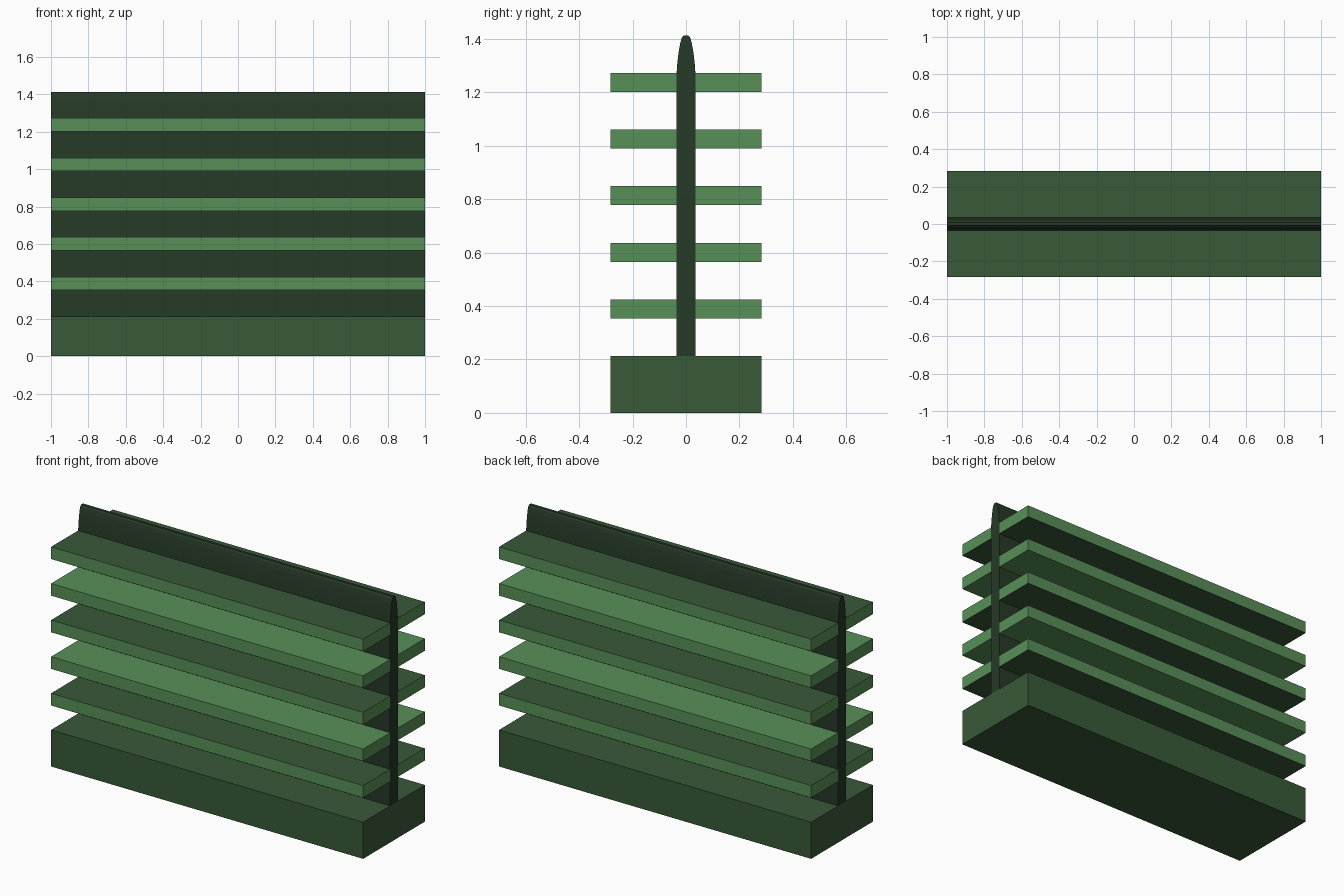
import bpy

if "Cube" in bpy.data.objects:
    bpy.data.objects.remove(bpy.data.objects["Cube"])

U = 0.0707          # grid unit of the design
HALF_DEPTH = 4 * U
HALF_FIN = 0.5 * U


def material(name, rgb):
    m = bpy.data.materials.new(name)
    m.diffuse_color = (*rgb, 1)
    m.use_nodes = True
    m.node_tree.nodes["Principled BSDF"].inputs["Base Color"].default_value = m.diffuse_color
    return m


mid = material("mid green", (0.040, 0.100, 0.040))
light = material("light green", (0.098, 0.276, 0.097))
dark = material("dark green", (0.019, 0.041, 0.020))


def extrude_x(name, profile, mats):
    """Extrude a counter-clockwise (y, z) profile along the full length."""
    n = len(profile)
    verts = [(x, y, z) for x in (-1, 1) for y, z in profile]
    faces = [tuple(reversed(range(n))), tuple(range(n, 2 * n))]
    faces += [(i, (i + 1) % n, n + (i + 1) % n, n + i) for i in range(n)]
    me = bpy.data.meshes.new(name)
    me.from_pydata(verts, [], faces)
    me.update()
    for m in mats:
        me.materials.append(m)
    ob = bpy.data.objects.new(name, me)
    bpy.context.collection.objects.link(ob)
    return ob


def rect(y0, y1, z0, z1):
    return [(y0, z0), (y1, z0), (y1, z1), (y0, z1)]


# solid base block
extrude_x("base", rect(-HALF_DEPTH, HALF_DEPTH, 0, 3 * U), [mid])

# central upright fin with a tapered, blunted top edge
tip = [(0.0353, 1.27), (0.0325, 1.31), (0.028, 1.347),
       (0.022, 1.382), (0.016, 1.404), (0.008, 1.413)]
right_side = [(HALF_FIN, 3 * U)] + tip
left_side = [(-y, z) for y, z in reversed(right_side)]
extrude_x("central_fin", right_side + left_side, [dark])

# five pairs of slats; every other pair has darker top and bottom faces
for k in range(5):
    z0 = (5 + 3 * k) * U
    for side, y0, y1 in (("front", -HALF_DEPTH, -HALF_FIN),
                         ("back", HALF_FIN, HALF_DEPTH)):
        slat = extrude_x(f"{side}_slat_{k + 1}", rect(y0, y1, z0, z0 + U), [light, mid])
        if k % 2 == 0:
            for f in slat.data.polygons:
                if abs(f.normal.z) > 0.5:
                    f.material_index = 1
